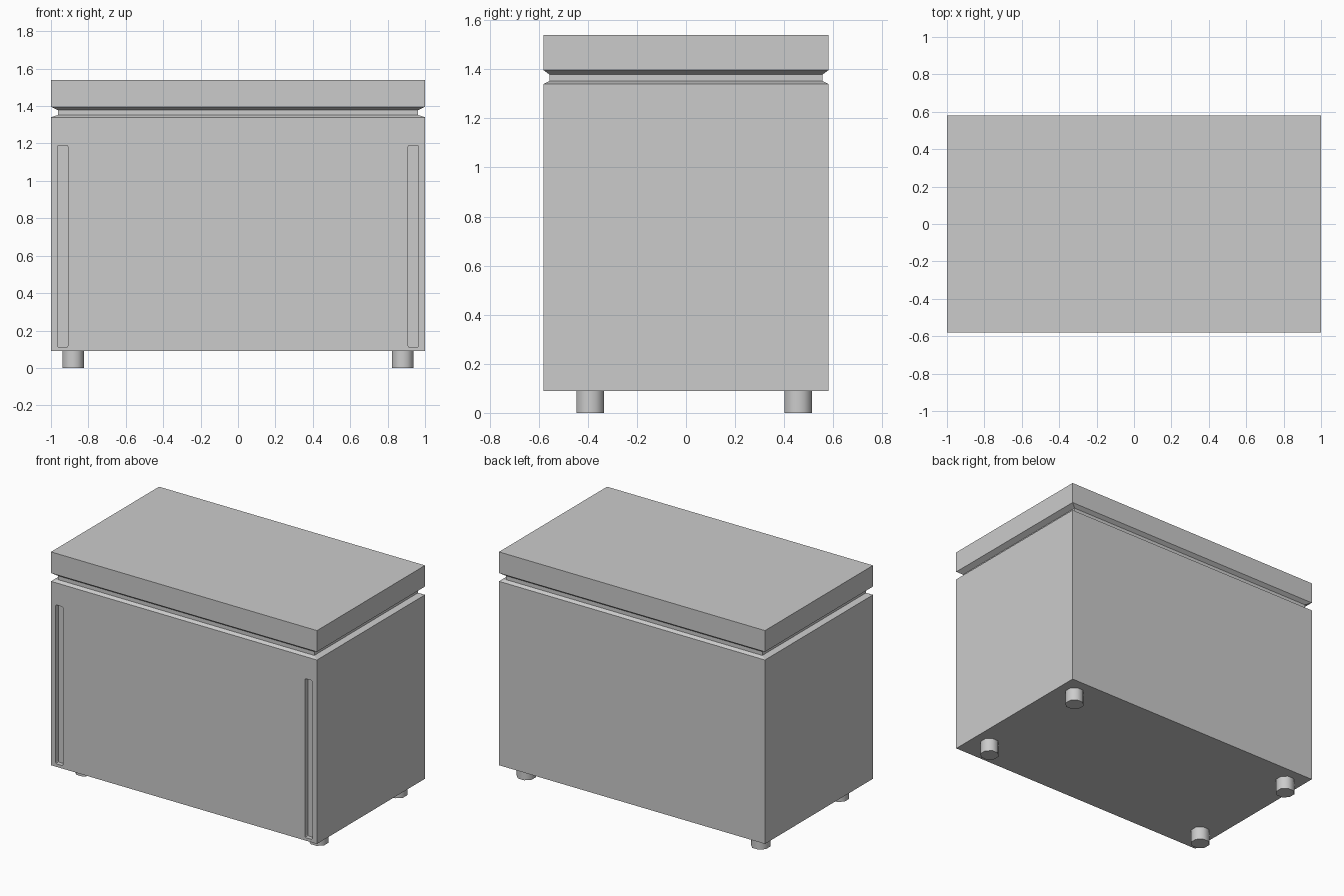
import bpy, bmesh, math

if "Cube" in bpy.data.objects:
    bpy.data.objects.remove(bpy.data.objects["Cube"])

HX, HY = 1.0, 0.58        # outer half sizes
NX, NY = 0.963, 0.556     # half sizes at the groove


def finish(name, bm):
    bmesh.ops.recalc_face_normals(bm, faces=bm.faces)
    mesh = bpy.data.meshes.new(name)
    bm.to_mesh(mesh)
    bm.free()
    obj = bpy.data.objects.new(name, mesh)
    bpy.context.collection.objects.link(obj)
    return obj


def stack(name, levels, caps=True):
    """Loft rectangles given as (half x, half y, z)."""
    bm = bmesh.new()
    rings = [[bm.verts.new((sx * x, sy * y, z))
              for sx, sy in ((-1, -1), (1, -1), (1, 1), (-1, 1))]
             for x, y, z in levels]
    for a, b in zip(rings, rings[1:]):
        for i in range(4):
            j = (i + 1) % 4
            bm.faces.new((a[i], a[j], b[j], b[i]))
    if caps:
        bm.faces.new(rings[0])
        bm.faces.new(rings[-1])
    return finish(name, bm)


def slot_cutter(cx, depth=0.03):
    """Slim upright box with softened corners."""
    bm = bmesh.new()
    bmesh.ops.create_cube(bm, size=1)
    for v in bm.verts:
        v.co = (cx + v.co.x * 0.055, -HY + v.co.y * 2 * depth,
                0.65 + v.co.z * 1.08)
    corners = [e for e in bm.edges
               if abs(e.verts[0].co.y - e.verts[1].co.y) > depth]
    bmesh.ops.bevel(bm, geom=corners, offset=0.008, segments=2,
                    profile=0.5, affect='EDGES')
    return finish("slot_cutter", bm)


# Cabinet, groove neck and lid
cabinet = stack("cabinet", [(HX, HY, 0.09), (HX, HY, 1.34), (NX, NY, 1.352)])
stack("groove_neck", [(NX, NY, 1.352), (NX, NY, 1.378)], caps=False)
stack("lid", [(NX, NY, 1.378), (HX, HY, 1.396), (HX, HY, 1.54)])

# Recessed slots on the cabinet front
for side in (-1, 1):
    cutter = slot_cutter(side * 0.9375)
    mod = cabinet.modifiers.new("slot", 'BOOLEAN')
    mod.operation = 'DIFFERENCE'
    mod.solver = 'EXACT'
    mod.object = cutter
    bpy.context.view_layer.objects.active = cabinet
    bpy.ops.object.modifier_apply(modifier=mod.name)
    bpy.data.objects.remove(cutter)

# Eight-sided feet
for y, row in ((-0.39, "front"), (0.457, "back")):
    for x, side in ((-0.881, "left"), (0.881, "right")):
        bpy.ops.mesh.primitive_cylinder_add(
            vertices=8, radius=0.061, depth=0.09, location=(x, y, 0.045),
            rotation=(0, 0, math.pi / 8))
        foot = bpy.context.object
        foot.name = f"{row}_{side}_foot"
        bpy.ops.object.shade_smooth_by_angle(angle=math.radians(50))
